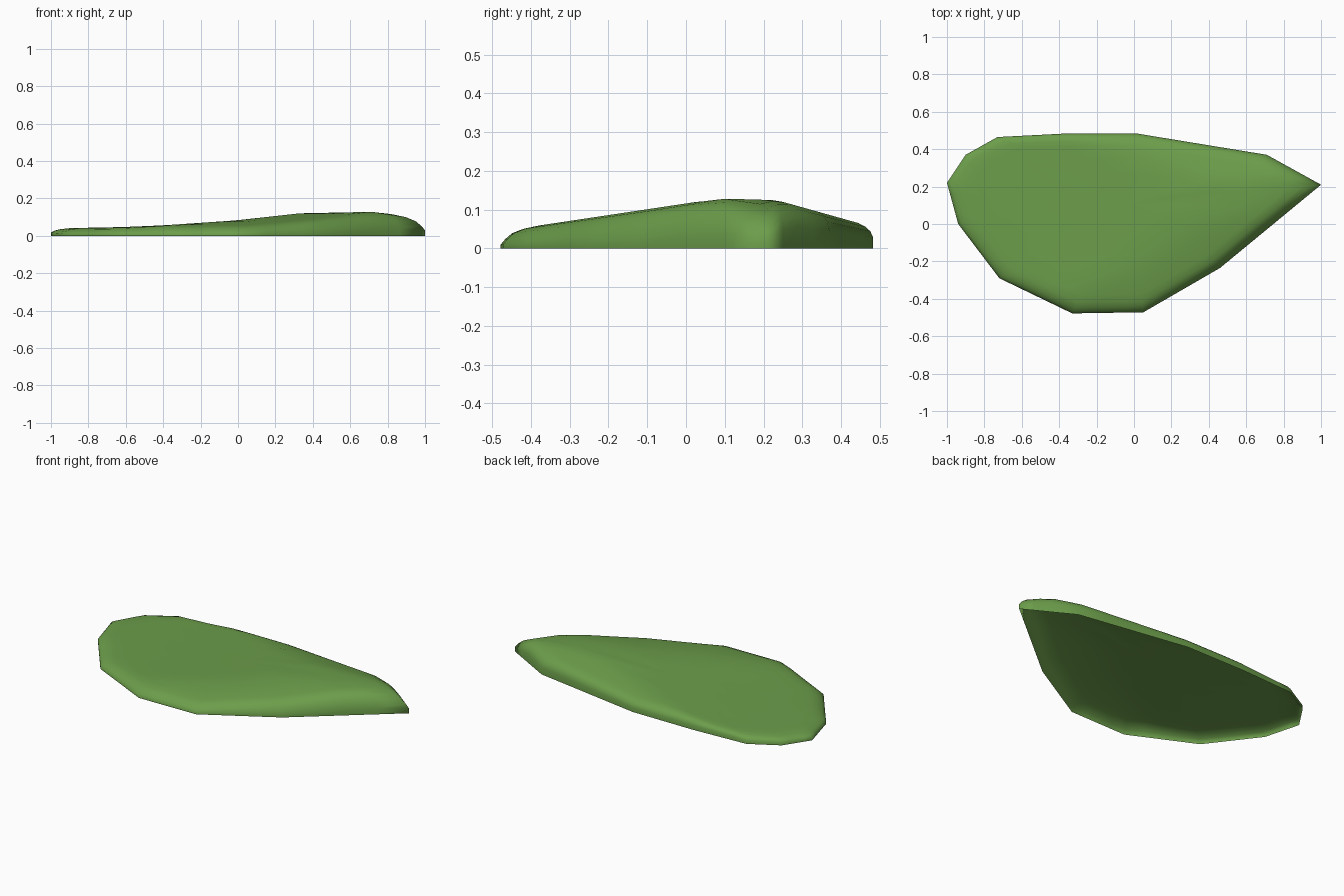
import bpy, bmesh

if "Cube" in bpy.data.objects:
    bpy.data.objects.remove(bpy.data.objects["Cube"])

# Outline seen from above
OUTLINE = [(-1, .22), (-.94, 0), (-.72, -.29), (-.33, -.478), (.05, -.472), (.46, -.235),
           (1, .21), (.71, .37), (.02, .483), (-.38, .483), (-.73, .465), (-.90, .37)]
CENTRE = (-.02, .1)
SPLIT = 4


def lerp_table(table, x):
    for (x0, v0), (x1, v1) in zip(table, table[1:]):
        if x <= x1:
            return v0 + (v1 - v0) * max(0, (x - x0) / (x1 - x0))
    return table[-1][1]


# Height of the top: rises to the right, falls off to front and back
RISE = [(-1, .037), (-.9, .041), (-.5, .049), (0, .083), (.33, .12),
        (.72, .128), (.82, .116), (.94, .092), (1, .065)]


def height(x, y):
    return min(lerp_table(RISE, x), .116 + .15 * y, .190 - .28 * y)


# Rounded rim: (scale, soft front fraction, steep back fraction)
RINGS = [(1, 0, 0), (1, .22, .52), (.98, .52, .78), (.95, .8, .92), (.9, .95, 1),
         (.83, 1, 1), (.65, 1, 1), (.45, 1, 1), (.22, 1, 1)]

points = []
for (x0, y0), (x1, y1) in zip(OUTLINE, OUTLINE[1:] + OUTLINE[:1]):
    points += [(x0 + (x1 - x0) * k / SPLIT, y0 + (y1 - y0) * k / SPLIT) for k in range(SPLIT)]

# Open-bottomed shell built ring by ring
bm = bmesh.new()
rings = []
for s, front, back in RINGS:
    ring = []
    for px, py in points:
        x = CENTRE[0] + (px - CENTRE[0]) * s
        y = CENTRE[1] + (py - CENTRE[1]) * s
        t = min(1, max(0, (py + .1) / .4))
        ring.append(bm.verts.new((x, y, height(x, y) * (front + (back - front) * t))))
    rings.append(ring)
n = len(points)
for a, b in zip(rings, rings[1:]):
    for i in range(n):
        j = (i + 1) % n
        bm.faces.new((a[i], a[j], b[j], b[i]))
top = bm.verts.new((*CENTRE, height(*CENTRE)))
for i in range(n):
    bm.faces.new((rings[-1][i], rings[-1][(i + 1) % n], top))
for f in bm.faces:
    f.smooth = True

mesh = bpy.data.meshes.new("grass_mound")
bm.to_mesh(mesh)
bm.free()
mound = bpy.data.objects.new("grass_mound", mesh)
bpy.context.collection.objects.link(mound)

# Green surface
green = bpy.data.materials.new("grass_green")
green.diffuse_color = (.15, .34, .07, 1)
green.use_nodes = True
green.node_tree.nodes["Principled BSDF"].inputs["Base Color"].default_value = green.diffuse_color
mesh.materials.append(green)
